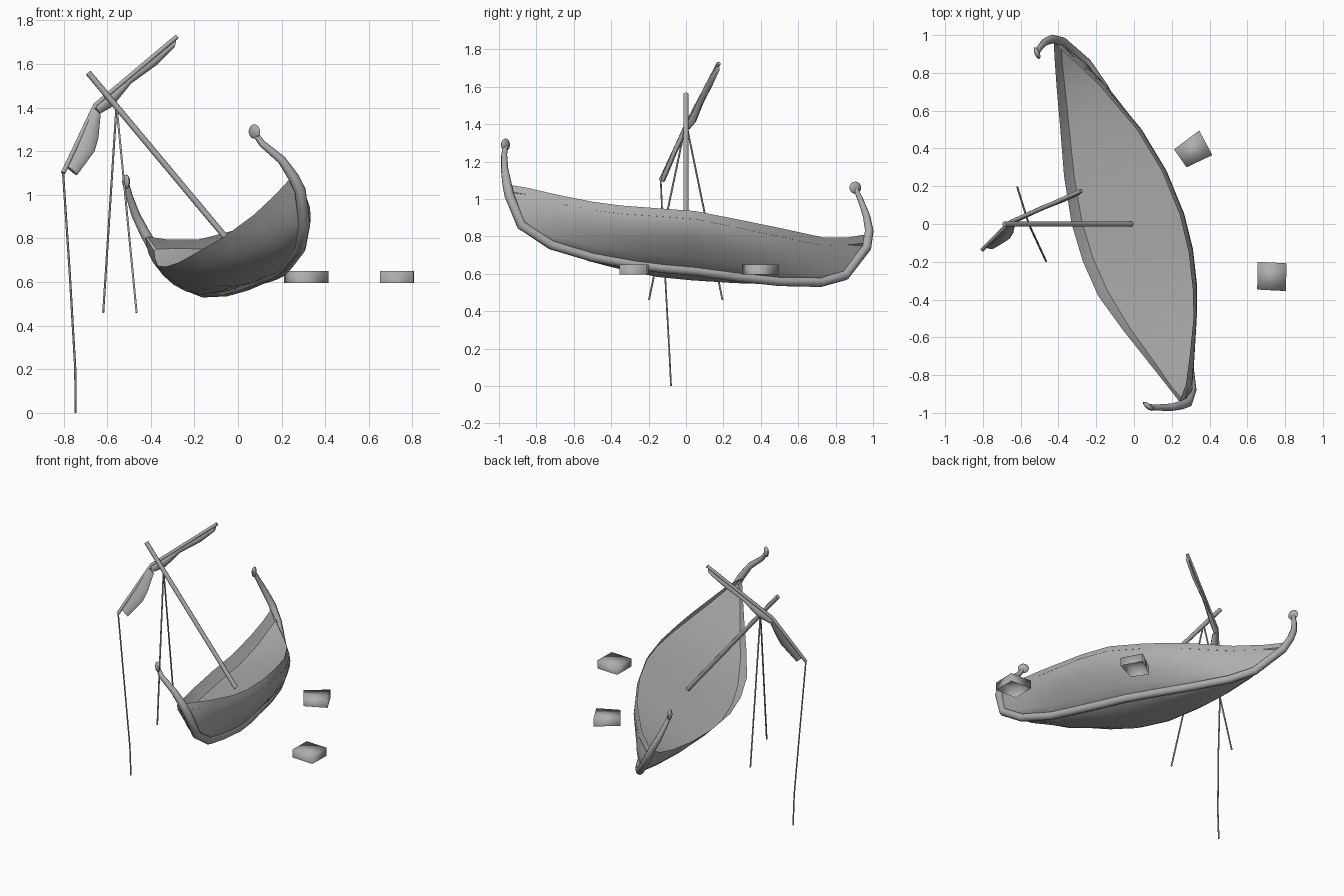
import bpy, bmesh, math
from mathutils import Vector, Matrix

if "Cube" in bpy.data.objects:
    bpy.data.objects.remove(bpy.data.objects["Cube"])

grey = bpy.data.materials.new("weathered_grey")
grey.diffuse_color = (0.42, 0.42, 0.42, 1)
grey.use_nodes = True
grey.node_tree.nodes["Principled BSDF"].inputs["Base Color"].default_value = grey.diffuse_color


def add(name, bm, angle=40):
    """Turn a bmesh into a smooth-shaded object."""
    bmesh.ops.remove_doubles(bm, verts=bm.verts, dist=0.0005)
    bmesh.ops.recalc_face_normals(bm, faces=bm.faces)
    me = bpy.data.meshes.new(name)
    bm.to_mesh(me)
    bm.free()
    me.materials.append(grey)
    me.shade_smooth()
    me.set_sharp_from_angle(angle=math.radians(angle))
    ob = bpy.data.objects.new(name, me)
    bpy.context.collection.objects.link(ob)
    return ob


def tube(name, pts, radii, res=2):
    """Round bar along a path, with a radius at each point."""
    cu = bpy.data.curves.new(name, 'CURVE')
    cu.dimensions = '3D'
    cu.bevel_depth = 1
    cu.bevel_resolution = res
    cu.use_fill_caps = True
    sp = cu.splines.new('POLY')
    sp.points.add(len(pts) - 1)
    for i, p in enumerate(pts):
        sp.points[i].co = (*p, 1)
        sp.points[i].radius = radii[i] if isinstance(radii, list) else radii
    cu.materials.append(grey)
    ob = bpy.data.objects.new(name, cu)
    bpy.context.collection.objects.link(ob)
    bpy.ops.object.select_all(action='DESELECT')
    ob.select_set(True)
    bpy.context.view_layer.objects.active = ob
    bpy.ops.object.convert(target='MESH')
    return ob


def loft(bm, rows, closed=False, first_cap=True):
    """Skin quads between rows of points."""
    vs = [[bm.verts.new(p) for p in r] for r in rows]
    n = len(vs[0])
    for a, b in zip(vs, vs[1:]):
        for i in range(n if closed else n - 1):
            j = (i + 1) % n
            bm.faces.new((a[i], a[j], b[j], b[i]))
    if closed:
        if first_cap:
            bm.faces.new(vs[0])
        bm.faces.new(vs[-1])


# Heeled hull stations, bow to stern: left rim, right rim, keel
stations = [
    ((.24, -.94, 1.075), (.24, -.94, 1.075), (.285, -.945, 1.02)),
    ((.17, -.85, 1.0), (.275, -.85, 1.06), (.305, -.88, .86)),
    ((.075, -.73, .91), (.295, -.7, 1.025), (.285, -.72, .755)),
    ((-.06, -.56, .81), (.315, -.5, .985), (.235, -.5, .69)),
    ((-.19, -.38, .735), (.312, -.35, .965), (.2, -.28, .65)),
    ((-.27, -.2, .69), (.29, -.15, .95), (.16, -.12, .63)),
    ((-.33, 0, .67), (.242, .05, .935), (.11, .05, .615)),
    ((-.37, .25, .675), (.148, .28, .89), (.04, .27, .585)),
    ((-.39, .5, .69), (.015, .5, .845), (-.05, .5, .56)),
    ((-.41, .73, .73), (-.18, .73, .795), (-.16, .72, .555)),
    ((-.42, .87, .77), (-.325, .87, .795), (-.25, .85, .59)),
    ((-.425, .96, .81), (-.425, .96, .81), (-.38, .965, .74)),
]


def side(rim, other, keel, t, full):
    """Rounded half section from rim (t=0) to keel (t=1)."""
    g, o, k = Vector(rim), Vector(other), Vector(keel)
    c = g + full * (k - (g + o) / 2)
    return (1 - t) ** 2 * g + 2 * t * (1 - t) * c + t * t * k


LEFT, RIGHT = .97, .55
steps = [0, .17, .33, .5, .67, .84, 1]
hull, deck = bmesh.new(), bmesh.new()
rows, deck_rows = [], []
for i, (l, r, k) in enumerate(stations):
    left = [side(l, r, k, t, LEFT) for t in steps]
    right = [side(r, l, k, t, RIGHT) for t in steps]
    rows.append(left + right[-2::-1])
    # the deck sits below the rim, also where it meets the posts
    d = .6 if i in (0, len(stations) - 1) else .17
    deck_rows.append((side(l, r, k, d, LEFT), side(r, l, k, d + .02, RIGHT)))
loft(hull, rows)
loft(deck, deck_rows)
add("hull", hull, 60)
add("deck", deck, 60)

# Keel rising into a curled post at each end
bow = [(.075, -.965, 1.285), (.11, -.972, 1.235), (.2, -.97, 1.16), (.255, -.957, 1.08)]
stern = [(-.43, .98, .83), (-.47, .965, .91), (-.497, .935, .99), (-.515, .905, 1.06)]
path = bow + [s[2] for s in stations] + stern
tube("keel_and_posts", path,
     [.013, .016, .02, .025] + [.026] * len(stations) + [.023, .02, .016, .013])

# Flat round knobs on the post tips: centre, facing angle
for name, loc, turn in (("bow_knob", (.075, -.965, 1.29), 50),
                        ("stern_knob", (-.513, .905, 1.06), 22)):
    bm = bmesh.new()
    bmesh.ops.create_uvsphere(bm, u_segments=10, v_segments=8, radius=1)
    bmesh.ops.scale(bm, vec=(.014, .034, .033), verts=bm.verts)
    bmesh.ops.rotate(bm, cent=(0, 0, 0), verts=bm.verts,
                     matrix=Matrix.Rotation(math.radians(turn), 3, 'Z'))
    bmesh.ops.translate(bm, vec=loc, verts=bm.verts)
    add(name, bm, 60)

# Mast and broken yard
tube("mast", [(-.015, 0, .755), (-.687, 0, 1.56)], .014)
tube("yard", [(-.28, .175, 1.725), (-.655, .01, 1.41), (-.802, -.135, 1.1)], .011)

# Furled sail, in two hanging bundles: upper edge, lower edge
bundles = {
    "upper_sail": [((-.285, .17, 1.71), (-.292, .165, 1.675)),
                   ((-.36, .135, 1.65), (-.37, .13, 1.597)),
                   ((-.48, .085, 1.55), (-.49, .085, 1.51)),
                   ((-.57, .045, 1.475), (-.575, .045, 1.405)),
                   ((-.66, .01, 1.405), (-.635, .01, 1.37))],
    "lower_sail": [((-.67, .0, 1.4), (-.63, .0, 1.365)),
                   ((-.72, -.06, 1.27), (-.64, -.05, 1.26)),
                   ((-.745, -.085, 1.21), (-.657, -.075, 1.2)),
                   ((-.785, -.12, 1.13), (-.738, -.122, 1.09))],
}
for name, pairs in bundles.items():
    bm = bmesh.new()
    rings = []
    for top, low in pairs:
        t, b = Vector(top), Vector(low)
        across = (b - t) / 2
        thick = Vector((.25, -.9, .3)).normalized() * .013
        rings.append([(t + b) / 2 + across * math.cos(a) + thick * math.sin(a)
                      for a in (i * math.pi / 4 for i in range(8))])
    loft(bm, rings, closed=True)
    add(name, bm, 50)

# Hanging ropes
tube("back_rope", [(-.557, 0, 1.41), (-.618, .195, .46)], .005, 1)
tube("front_rope", [(-.557, 0, 1.41), (-.465, -.198, .46)], .005, 1)
tube("yard_rope", [(-.802, -.135, 1.1), (-.772, -.115, .65),
                   (-.746, -.09, .2), (-.745, -.08, 0)], .005, 1)

# Loose crates beside the hull, open underneath
crates = {"back_crate": [(.212, .395), (.345, .495), (.415, .365), (.278, .3)],
          "front_crate": [(.655, -.2), (.808, -.208), (.804, -.355), (.652, -.347)]}
for name, quad in crates.items():
    bm = bmesh.new()
    loft(bm, [[(x, y, z) for x, y in quad] for z in (.595, .65)],
         closed=True, first_cap=False)
    add(name, bm, 180)
